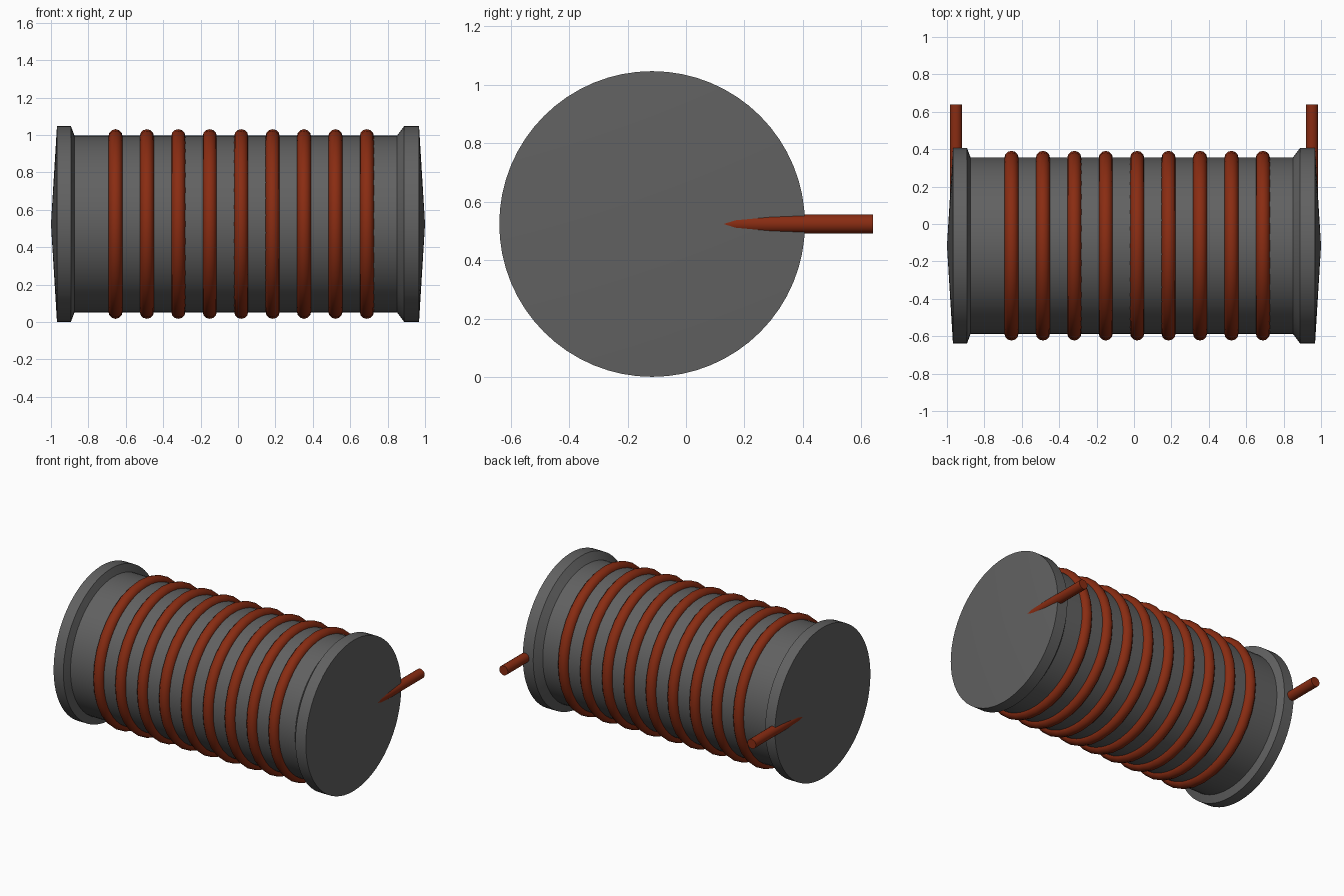
import bpy, bmesh, math
from mathutils import Matrix

if "Cube" in bpy.data.objects:
    bpy.data.objects.remove(bpy.data.objects["Cube"])

CY, CZ = -0.116, 0.524      # axis of the spool


def material(name, rgb):
    m = bpy.data.materials.new(name)
    m.use_nodes = True
    m.diffuse_color = (*rgb, 1)
    m.node_tree.nodes["Principled BSDF"].inputs["Base Color"].default_value = (*rgb, 1)
    return m


grey = material("dark grey core", (0.12, 0.12, 0.12))
copper = material("copper red", (0.25, 0.025, 0.006))


def finish(bm, name, mat, angle):
    bmesh.ops.recalc_face_normals(bm, faces=bm.faces)
    mesh = bpy.data.meshes.new(name)
    bm.to_mesh(mesh)
    bm.free()
    obj = bpy.data.objects.new(name, mesh)
    bpy.context.collection.objects.link(obj)
    mesh.materials.append(mat)
    bpy.ops.object.select_all(action="DESELECT")
    obj.select_set(True)
    bpy.context.view_layer.objects.active = obj
    bpy.ops.object.shade_smooth_by_angle(angle=math.radians(angle))
    return obj


def lathe(name, profile, mat, steps, closed=False, angle=25):
    """Spin an (x, radius) profile around the spool axis."""
    bm = bmesh.new()
    verts = [bm.verts.new((x, CY, CZ + r)) for x, r in profile]
    edges = [bm.edges.new(p) for p in zip(verts, verts[1:])]
    if closed:
        edges.append(bm.edges.new((verts[-1], verts[0])))
    bmesh.ops.spin(bm, geom=verts + edges, cent=(0, CY, CZ), axis=(1, 0, 0),
                   angle=math.tau, steps=steps, use_merge=True)
    bmesh.ops.remove_doubles(bm, verts=bm.verts, dist=1e-5)
    return finish(bm, name, mat, angle)


# Core with a flange and a shallow pointed cap at each end
lathe("spool_core", [(-1, 0), (-0.968, 0.523), (-0.893, 0.523), (-0.874, 0.472),
                     (0.85, 0.472), (0.888, 0.523), (0.968, 0.523), (1, 0)],
      grey, 64)

# Nine wire turns
TUBE, SIDES = 0.038, 12
for i in range(9):
    cx = -0.655 + i * 0.168
    ring = [(cx + TUBE * math.cos(a), 0.469 + TUBE * math.sin(a))
            for a in (math.tau * k / SIDES for k in range(SIDES))]
    lathe(f"wire_turn_{i + 1}", ring, copper, 32, closed=True, angle=40)

# Straight wire ends leaving both flanges towards the back
for name, side in (("left_wire_end", 1), ("right_wire_end", -1)):
    bm = bmesh.new()
    place = Matrix.Translation((side * 0.952, 0.32, CZ)) @ Matrix.Rotation(math.pi / 2, 4, "X")
    bmesh.ops.create_cone(bm, cap_ends=True, segments=16, radius1=0.033,
                          radius2=0.033, depth=0.64, matrix=place)
    finish(bm, name, copper, 40)
